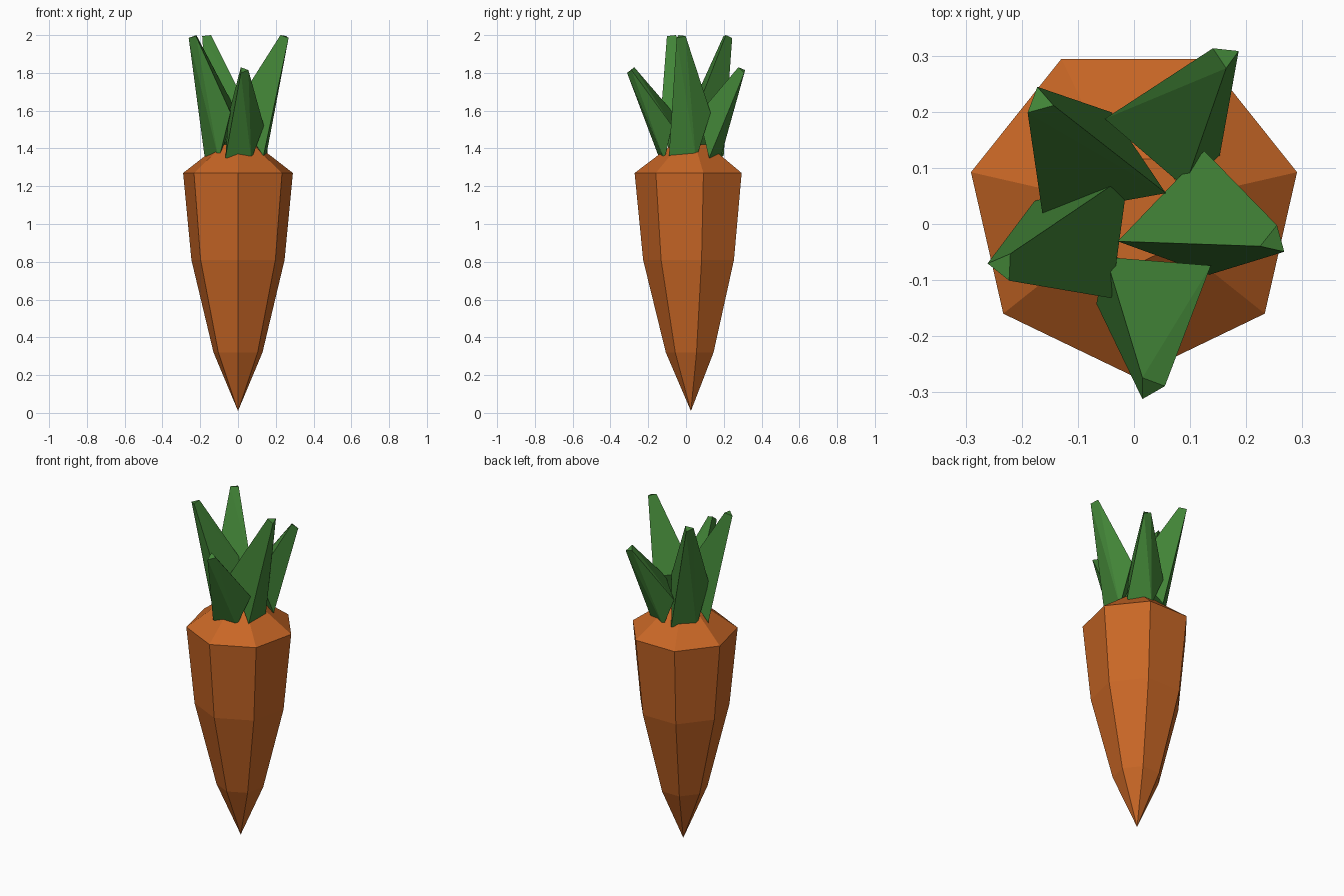
import bpy, bmesh
from math import sin, cos, pi, radians

if "Cube" in bpy.data.objects:
    bpy.data.objects.remove(bpy.data.objects["Cube"], do_unlink=True)

CENTRE_Y = 0.026


def material(name, colour):
    mat = bpy.data.materials.new(name)
    mat.use_nodes = True
    mat.diffuse_color = colour
    bsdf = next(n for n in mat.node_tree.nodes if n.type == "BSDF_PRINCIPLED")
    bsdf.inputs["Base Color"].default_value = colour
    return mat


def finish(bm, name, mat):
    bmesh.ops.recalc_face_normals(bm, faces=bm.faces)
    mesh = bpy.data.meshes.new(name)
    bm.to_mesh(mesh)
    bm.free()
    mesh.materials.append(mat)
    obj = bpy.data.objects.new(name, mesh)
    obj.location.y = CENTRE_Y
    bpy.context.collection.objects.link(obj)
    return obj


orange = material("carrot orange", (0.58, 0.135, 0.019, 1))
green = material("leaf green", (0.054, 0.23, 0.038, 1))


# Seven-sided root, lofted from the tip to the crown
def build_root(sides=7):
    bm = bmesh.new()
    profile = [(0.133, 0.32), (0.253, 0.81), (0.298, 1.27), (0.10, 1.42)]
    rings = []
    for radius, z in profile:
        angles = [-pi / 2 + 2 * pi * i / sides for i in range(sides)]
        rings.append([bm.verts.new((radius * cos(a), radius * sin(a), z)) for a in angles])
    tip = bm.verts.new((0, 0, 0.01))
    for i in range(sides):
        j = (i + 1) % sides
        bm.faces.new((tip, rings[0][j], rings[0][i]))
        for low, high in zip(rings, rings[1:]):
            bm.faces.new((low[i], low[j], high[j], high[i]))
    bm.faces.new(rings[-1])
    finish(bm, "root", orange)


# Faceted leaf: corners given as (outward, sideways, height)
def build_leaf(name, corners, angle):
    bm = bmesh.new()
    for out, side, z in corners:
        bm.verts.new((out * cos(angle) - side * sin(angle),
                      out * sin(angle) + side * cos(angle), z))
    bmesh.ops.convex_hull(bm, input=bm.verts)
    bmesh.ops.dissolve_limit(bm, angle_limit=radians(3), verts=bm.verts, edges=bm.edges)
    finish(bm, name, green)


TALL = [(-0.01, -0.063, 1.60), (0.087, 0.138, 1.59), (0.164, -0.069, 1.36), (0.13, 0.07, 1.34),
        (0.234, 0.007, 2.0), (0.251, 0.052, 1.995), (0.278, 0.011, 1.985)]
SHORT = [(0.085, -0.05, 1.58), (0.10, 0.137, 1.52), (0.168, -0.067, 1.35), (0.14, 0.07, 1.34),
         (0.30, 0.015, 1.83), (0.315, 0.055, 1.815), (0.338, 0.015, 1.80)]

build_root()
for k, shape in enumerate([SHORT, TALL, SHORT, TALL, TALL]):
    build_leaf(f"leaf_{k + 1}", shape, -pi / 2 + 2 * pi * k / 5)
